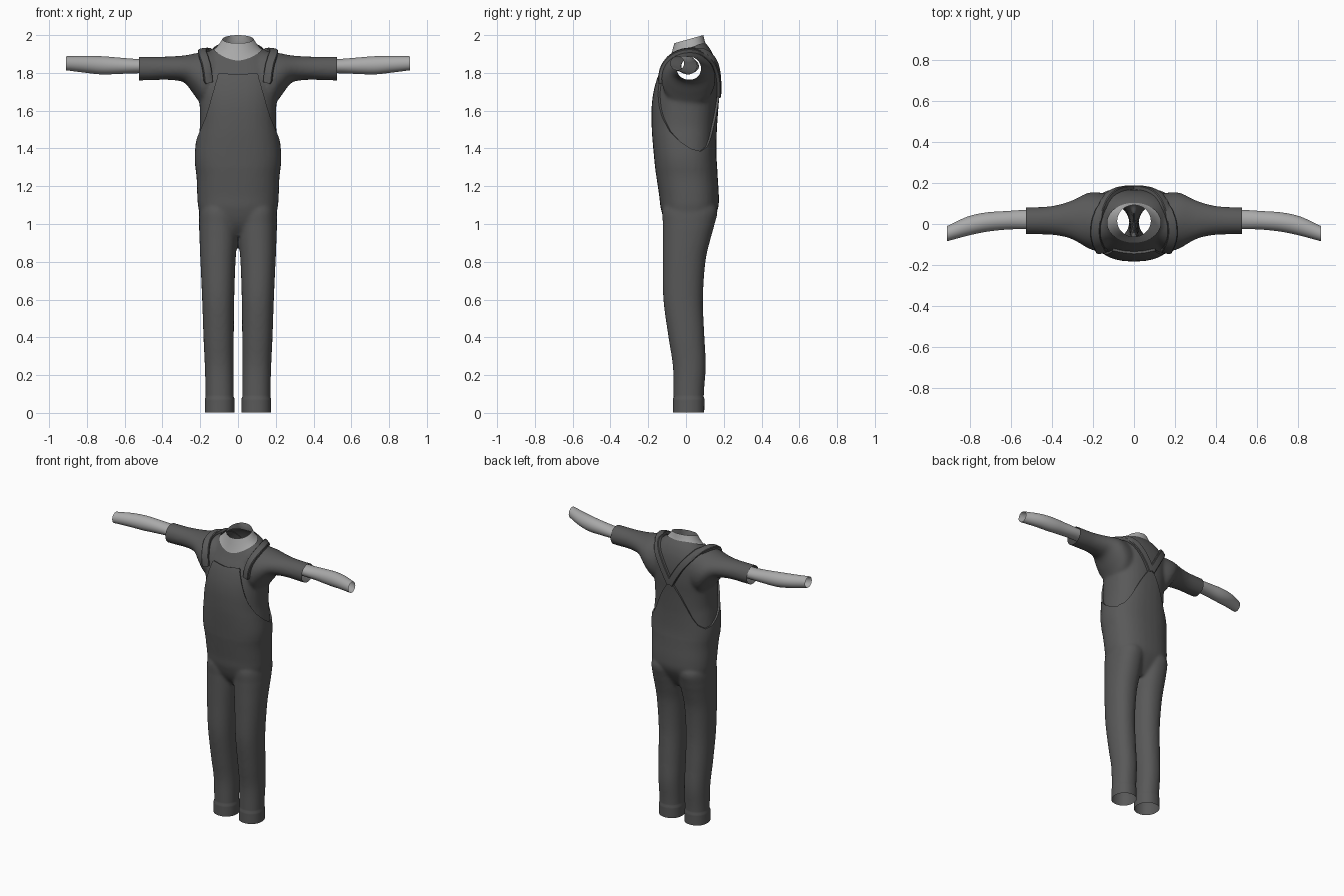
import bpy, bmesh, math
from mathutils import Vector
from mathutils.bvhtree import BVHTree

if "Cube" in bpy.data.objects:
    bpy.data.objects.remove(bpy.data.objects["Cube"])


def material(name, grey):
    m = bpy.data.materials.new(name)
    m.use_nodes = True
    col = (grey, grey, grey, 1)
    m.diffuse_color = col
    m.node_tree.nodes["Principled BSDF"].inputs["Base Color"].default_value = col
    return m


CLOTH = material("dark grey cloth", 0.1)
SKIN = material("light grey skin", 0.4)
parts = []


def finish(bm, name, mat):
    me = bpy.data.meshes.new(name)
    bm.to_mesh(me)
    bm.free()
    me.materials.append(mat)
    ob = bpy.data.objects.new(name, me)
    bpy.context.collection.objects.link(ob)
    parts.append(ob)
    return ob


def spline(pts, steps):
    """Catmull-Rom through tuples of any length."""
    p = [Vector(q) for q in pts]
    p = [p[0] * 2 - p[1]] + p + [p[-1] * 2 - p[-2]]
    out = []
    for a, b, c, d in zip(p, p[1:], p[2:], p[3:]):
        for k in range(steps):
            t = k / steps
            out.append(0.5 * (2 * b + (c - a) * t + (2 * a - 5 * b + 4 * c - d) * t * t
                              + (3 * b - a - 3 * c + d) * t ** 3))
    return out + [p[-2]]


def skin_rings(bm, rings, caps=False):
    rows = [[bm.verts.new(p) for p in r] for r in rings]
    n = len(rows[0])
    for r, s in zip(rows, rows[1:]):
        for i in range(n):
            bm.faces.new((r[i], r[(i + 1) % n], s[(i + 1) % n], s[i]))
    if caps:
        bm.faces.new(rows[0])
        bm.faces.new(rows[-1])


def loft(bm, sections, order, side=1, power=2.0, caps=True):
    """Section = position along the axis, then low/high of the two other directions."""
    rings = []
    for pos, a0, a1, b0, b1 in spline(sections, 5):
        ring = []
        for k in range(32):
            t = math.tau * k / 32
            c, s = math.cos(t), math.sin(t)
            u = (a0 + a1) / 2 + (a1 - a0) / 2 * math.copysign(abs(c) ** (2 / power), c)
            v = (b0 + b1) / 2 + (b1 - b0) / 2 * math.copysign(abs(s) ** (2 / power), s)
            x, y, z = (u, v, pos) if order == "z" else (pos, u, v)
            ring.append((x * side, y, z))
        rings.append(ring)
    skin_rings(bm, rings, caps)


def cut(bm, field):
    """Slice the surface along field = 0 and drop the positive side."""
    val = {v: field(v.co) for v in bm.verts}
    new = []
    for e in list(bm.edges):
        a, b = e.verts
        fa, fb = val[a], val[b]
        if fa * fb < 0:
            new.append(bmesh.utils.edge_split(e, a, fa / (fa - fb))[1])
    bmesh.ops.connect_verts(bm, verts=new)
    gone = [f for f in bm.faces if field(f.calc_center_median()) > 0]
    bmesh.ops.delete(bm, geom=gone, context="FACES")
    bm.normal_update()


# Body volume: torso, legs and sleeves fused into one smooth form
torso = [(.94, .11, -.06, .09), (1.0, .18, -.105, .13), (1.08, .206, -.13, .166),
         (1.15, .21, -.136, .168), (1.25, .21, -.147, .158), (1.35, .218, -.157, .15),
         (1.45, .21, -.166, .15), (1.52, .202, -.17, .153), (1.62, .203, -.17, .16),
         (1.70, .208, -.16, .167), (1.78, .21, -.137, .167), (1.84, .2, -.105, .16),
         (1.88, .175, -.084, .15), (1.92, .145, -.06, .132), (1.95, .11, -.035, .11),
         (1.97, .08, -.02, .09)]
leg = [(-.05, .022, .172, -.066, .093), (.1, .022, .172, -.066, .095),
       (.25, .022, .176, -.07, .105), (.4, .022, .183, -.093, .098),
       (.6, .02, .19, -.12, .09), (.8, .013, .199, -.123, .103),
       (.92, .003, .204, -.123, .13), (1.0, 0, .206, -.123, .152),
       (1.08, 0, .2, -.12, .163), (1.14, .03, .17, -.08, .11)]
sleeve = [(.1, -.1, .14, 1.6, 1.92), (.18, -.13, .155, 1.62, 1.912),
          (.23, -.115, .15, 1.68, 1.903), (.28, -.085, .125, 1.745, 1.893),
          (.33, -.065, .105, 1.76, 1.889), (.4, -.053, .088, 1.763, 1.886),
          (.48, -.05, .082, 1.76, 1.886), (.57, -.05, .08, 1.76, 1.886)]
bm = bmesh.new()
loft(bm, [(z, -w, w, f, b) for z, w, f, b in torso], "z", power=2.4)
for s in (1, -1):
    loft(bm, leg, "z", s, 2.2)
    loft(bm, sleeve, "x", s)
bmesh.ops.recalc_face_normals(bm, faces=bm.faces)
form = finish(bm, "body_form", CLOTH)
rm = form.modifiers.new("fuse", "REMESH")
rm.mode, rm.voxel_size = "VOXEL", 0.01
sm = form.modifiers.new("soften", "SMOOTH")
sm.factor, sm.iterations = 0.5, 8
body = bmesh.new()
body.from_object(form, bpy.context.evaluated_depsgraph_get())
parts.remove(form)
bpy.data.objects.remove(form)
body.normal_update()
bvh = BVHTree.FromBMesh(body)

# Open the trouser legs, sleeves and neckline
cut(body, lambda p: .001 - p.z)
cut(body, lambda p: abs(p.x) - .525)
NECK = (.13, .097, .006)
cut(body, lambda p: 1 - (p.x / NECK[0]) ** 2 - ((p.y - NECK[2]) / NECK[1]) ** 2
    if p.z > 1.8 else -1)

# Top edge of the overalls: height by angle from front (0) to back (180)
EDGE = [(0, 1.785), (39, 1.795), (43, 1.69), (48, 1.62), (54, 1.565), (67, 1.49),
        (82, 1.435), (98, 1.395), (110, 1.385), (122, 1.41), (132, 1.46), (142, 1.525),
        (155, 1.6), (168, 1.66), (180, 1.71)]


def above_edge(p):
    t = math.degrees(math.atan2(abs(p.x), -p.y))
    for (t0, h0), (t1, h1) in zip(EDGE, EDGE[1:]):
        if t <= t1:
            return p.z - (h0 + (h1 - h0) * (t - t0) / (t1 - t0))
    return p.z - EDGE[-1][1]


overalls = body.copy()
cut(body, lambda p: -above_edge(p))
finish(body, "shirt", CLOTH)

# Overalls stand slightly proud of the shirt, with a turned-in rim and hem cuffs
cut(overalls, above_edge)
rim = [e for e in overalls.edges if e.is_boundary and e.verts[0].co.z > 1.2]
normal = {v: v.normal.copy() for v in overalls.verts}
for v, n in normal.items():
    lift = .012 * min(1, max(0, (v.co.z - 1) / .3))
    if v.co.z < .08:
        lift = .004
    v.co += n * lift
inner = {v: overalls.verts.new(v.co - normal[v] * .016) for e in rim for v in e.verts}
for e in rim:
    a, b = e.verts
    overalls.faces.new((b, a, inner[a], inner[b]))
bmesh.ops.recalc_face_normals(overalls, faces=overalls.faces)
finish(overalls, "overalls", CLOTH)

# Shoulder straps wrapped over the body from the bib to the back
path = [(.15, -.15, 1.745), (.168, -.115, 1.83), (.187, -.05, 1.9), (.18, .03, 1.93),
        (.145, .11, 1.9), (.09, .165, 1.83), (.045, .175, 1.76), (0, .175, 1.68)]
for s, name in ((1, "left_strap"), (-1, "right_strap")):
    pts = spline(path, 6)
    bm = bmesh.new()
    rings = []
    for i, p in enumerate(pts):
        t = (pts[min(i + 1, len(pts) - 1)] - pts[max(i - 1, 0)]).normalized()
        loc, n = bvh.find_nearest(p)[:2]
        across = t.cross(n).normalized()
        ring = []
        for w, h in ((-.023, -.004), (-.023, .016), (-.019, .02), (0, .021),
                     (.019, .02), (.023, .016), (.023, -.004)):
            q, m = bvh.find_nearest(loc + across * w)[:2]
            q = q + (m + n).normalized() * h
            ring.append((q.x * s, q.y, q.z))
        rings.append(ring)
    skin_rings(bm, rings, True)
    bmesh.ops.recalc_face_normals(bm, faces=bm.faces)
    finish(bm, name, CLOTH)

# Neck: tucked under the neckline and narrowing to an open tilted rim
rows = [[], [], [], []]
for k in range(40):
    c, s = math.cos(math.tau * k / 40), math.sin(math.tau * k / 40)
    x, y = NECK[0] * 1.07 * c, NECK[2] + NECK[1] * 1.07 * s
    hit = bvh.ray_cast(Vector((x, y, 3)), Vector((0, 0, -1)))[0]
    low = Vector((x, y, hit.z - .01))
    y = .015 + .077 * s
    top = Vector((.082 * c, y, 1.957 + (y + .062) * .279))
    for row, f in zip(rows, (0, .35, .7, 1)):
        p = low.lerp(top, f)
        p.z -= .03 * f * (1 - f)
        row.append(p)
bm = bmesh.new()
skin_rings(bm, rows)
bmesh.ops.recalc_face_normals(bm, faces=bm.faces)
finish(bm, "neck", SKIN)

# Bare forearms, open at both ends
arm = [(.46, -.025, .068, 1.798, 1.874), (.54, -.025, .068, 1.798, 1.874),
       (.62, -.027, .063, 1.795, 1.88), (.72, -.038, .056, 1.792, 1.888),
       (.81, -.057, .036, 1.801, 1.89), (.91, -.084, -.01, 1.814, 1.888)]
for s, name in ((1, "left_forearm"), (-1, "right_forearm")):
    bm = bmesh.new()
    loft(bm, arm, "x", s, caps=False)
    bmesh.ops.recalc_face_normals(bm, faces=bm.faces)
    finish(bm, name, SKIN)

# Smooth shading with crisp rims
bpy.ops.object.select_all(action="DESELECT")
for ob in parts:
    ob.select_set(True)
bpy.context.view_layer.objects.active = parts[0]
bpy.ops.object.shade_smooth_by_angle(angle=math.radians(40))
